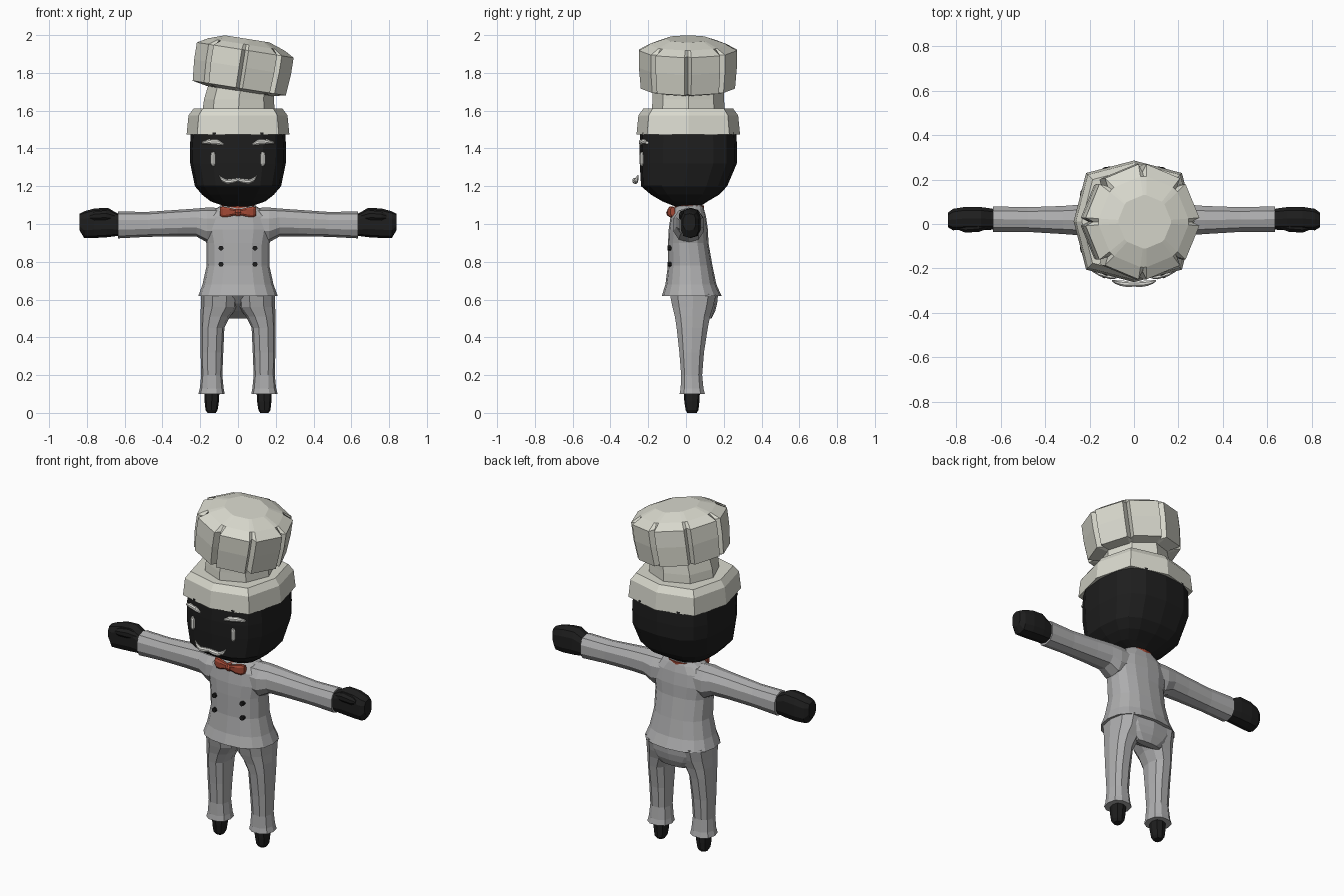
import bpy, bmesh, math
from mathutils import Vector, Matrix


def material(name, rgb):
    m = bpy.data.materials.new(name)
    m.diffuse_color = (*rgb, 1)
    return m


BLACK = material("soft black", (0.013, 0.013, 0.013))
GREY = material("cloth grey", (0.42, 0.42, 0.425))
CREAM = material("hat cream", (0.70, 0.70, 0.62))
WHITE = material("face white", (0.76, 0.76, 0.72))
RED = material("rust red", (0.36, 0.065, 0.035))


def skin(name, rings, mat, cap_start=True, cap_end=True):
    """Bridge equal-length rings of points into one flat-shaded object."""
    bm = bmesh.new()
    loops = [[bm.verts.new(p) for p in ring] for ring in rings]
    n = len(loops[0])
    for a, b in zip(loops, loops[1:]):
        for i in range(n):
            j = (i + 1) % n
            bm.faces.new((a[i], a[j], b[j], b[i]))
    if cap_start:
        bm.faces.new(loops[0])
    if cap_end:
        bm.faces.new(loops[-1])
    bmesh.ops.recalc_face_normals(bm, faces=bm.faces)
    me = bpy.data.meshes.new(name)
    bm.to_mesh(me)
    bm.free()
    me.materials.append(mat)
    ob = bpy.data.objects.new(name, me)
    bpy.context.collection.objects.link(ob)
    return ob


def section(n, cu, cv, ru, rv, p, phase):
    """Points of a rounded-square (superellipse) cross-section."""
    pts = []
    for i in range(n):
        a = 2 * math.pi * (i + phase) / n
        c, s = math.cos(a), math.sin(a)
        pts.append((cu + ru * math.copysign(abs(c) ** (2 / p), c),
                    cv + rv * math.copysign(abs(s) ** (2 / p), s)))
    return pts


def upright(name, spec, mat, n=16, p=2.0, phase=0, x=0):
    """Loft along z; spec rows are z, x centre, y centre, x radius, y radius."""
    rings = [[(u + x, v, z) for u, v in section(n, cx, cy, rx, ry, p, phase)]
             for z, cx, cy, rx, ry in spec]
    return skin(name, rings, mat)


def sideways(name, spec, mat, side=1, n=8, p=2.0, phase=0.5):
    """Loft along x; spec rows are x, y centre, z centre, y radius, z radius."""
    rings = [[(side * x, u, v) for u, v in section(n, cy, cz, ry, rz, p, phase)]
             for x, cy, cz, ry, rz in spec]
    return skin(name, rings, mat)


# Head
upright("head", [
    (1.09, 0, 0.01, 0.06, 0.06), (1.12, 0, -0.005, 0.145, 0.12),
    (1.155, 0, -0.005, 0.19, 0.18), (1.20, 0, -0.01, 0.228, 0.228),
    (1.32, 0, 0.012, 0.253, 0.257), (1.40, 0, 0.012, 0.255, 0.258),
    (1.485, 0, 0.012, 0.25, 0.255)], BLACK, p=2.9)

# Hat band and hat neck
upright("hat_band", [
    (1.475, 0, 0.012, 0.272, 0.274), (1.575, 0, 0.012, 0.262, 0.264),
    (1.612, 0, 0.012, 0.235, 0.237), (1.612, 0, 0.012, 0.18, 0.18)],
    CREAM, n=8, p=3.0)
upright("hat_neck", [
    (1.59, 0.003, 0.012, 0.192, 0.192), (1.66, 0.005, 0.012, 0.185, 0.19),
    (1.76, 0.02, 0.012, 0.17, 0.185)], CREAM, n=8)

# Hat puff: octagon with a pleat cut into each corner, tilted to one side
puff = []
for z, r, pleat in [(-0.128, 0.17, 0), (-0.112, 0.25, 0.035), (0.0, 0.26, 0.035),
                    (0.092, 0.26, 0.035), (0.122, 0.205, 0), (0.152, 0.12, 0)]:
    ring = []
    for k in range(8):
        for off, cut in ((-4, 0), (0, pleat), (4, 0)):
            a = math.radians(45 * k + off)
            ring.append(Vector((math.cos(a), math.sin(a), 0)) * (r - cut) + Vector((0, 0, z)))
    puff.append(ring)
tilt = Matrix.Translation((0.024, 0.01, 1.83)) @ Matrix.Rotation(math.radians(9), 4, 'Y')
skin("hat_puff", [[tilt @ v for v in r] for r in puff], CREAM)

# Jacket body
upright("jacket", [
    (0.62, 0, 0.03, 0.21, 0.158), (0.68, 0, 0.026, 0.188, 0.135),
    (0.78, 0, 0.022, 0.166, 0.118), (0.90, 0, 0.012, 0.168, 0.107),
    (0.97, 0, 0.012, 0.185, 0.104), (1.04, 0, 0.012, 0.175, 0.094),
    (1.08, 0, 0.015, 0.12, 0.08), (1.10, 0, 0.02, 0.085, 0.068)], GREY, p=2.4)

# Neckerchief band and bow tie
upright("neckerchief", [
    (1.072, 0, 0.014, 0.10, 0.08), (1.097, 0, 0.018, 0.094, 0.078)], RED, n=12)
upright("bow_knot", [
    (1.043, 0, -0.085, 0.013, 0.014), (1.06, 0, -0.085, 0.02, 0.02),
    (1.08, 0, -0.08, 0.013, 0.014)], RED, n=8)

# Moustache: drooping middle with turned-up tips
sideways("moustache", [
    (s * x, y, z, ry, rz) for s, x, y, z, ry, rz in [
        (-1, 0.1, -0.255, 1.256, 0.003, 0.004), (-1, 0.085, -0.261, 1.236, 0.009, 0.012),
        (-1, 0.06, -0.267, 1.224, 0.013, 0.013), (-1, 0.03, -0.27, 1.227, 0.015, 0.014),
        (1, 0.0, -0.271, 1.234, 0.012, 0.01), (1, 0.03, -0.27, 1.227, 0.015, 0.014),
        (1, 0.06, -0.267, 1.224, 0.013, 0.013), (1, 0.085, -0.261, 1.236, 0.009, 0.012),
        (1, 0.1, -0.255, 1.256, 0.003, 0.004)]], WHITE)

# Everything that comes in left and right pairs
for side, tag in ((-1, "left"), (1, "right")):
    # Face
    upright(tag + "_eye", [
        (1.306, 0, -0.233, 0.007, 0.007), (1.32, 0, -0.234, 0.014, 0.011),
        (1.365, 0, -0.234, 0.014, 0.011), (1.382, 0, -0.233, 0.007, 0.007)],
        WHITE, n=8, x=side * 0.132)
    sideways(tag + "_eyebrow", [
        (0.078, -0.24, 1.422, 0.006, 0.006), (0.105, -0.239, 1.433, 0.011, 0.015),
        (0.155, -0.224, 1.436, 0.012, 0.014), (0.19, -0.206, 1.43, 0.008, 0.007)],
        WHITE, side)
    sideways(tag + "_bow_wing", [
        (0.0, -0.085, 1.062, 0.01, 0.012), (0.045, -0.083, 1.063, 0.016, 0.025),
        (0.08, -0.076, 1.064, 0.018, 0.03), (0.095, -0.07, 1.066, 0.012, 0.024)],
        RED, side, p=3)

    # Sleeve
    sideways(tag + "_sleeve", [
        (0.08, 0.014, 1.0, 0.08, 0.085), (0.165, 0.014, 0.995, 0.085, 0.092),
        (0.22, 0.018, 1.008, 0.074, 0.074), (0.32, 0.018, 1.005, 0.066, 0.07),
        (0.48, 0.02, 0.998, 0.058, 0.066), (0.635, 0.022, 0.995, 0.06, 0.071)],
        GREY, side, n=10, p=2.3)

    # Mitten hand and thumb
    sideways(tag + "_hand", [
        (0.62, 0.022, 0.995, 0.045, 0.055), (0.645, 0.022, 0.998, 0.05, 0.062),
        (0.69, 0.025, 1.008, 0.053, 0.078), (0.76, 0.025, 1.004, 0.054, 0.078),
        (0.815, 0.02, 0.997, 0.05, 0.07), (0.838, 0.018, 1.01, 0.034, 0.045)],
        BLACK, side, n=10, p=2.8)
    sideways(tag + "_thumb", [
        (0.65, 0.0, 1.035, 0.02, 0.02), (0.70, -0.012, 1.045, 0.026, 0.03),
        (0.76, -0.018, 1.042, 0.022, 0.025), (0.785, -0.018, 1.038, 0.012, 0.013)],
        BLACK, side)

    # Trouser leg
    upright(tag + "_trouser_leg", [
        (0.10, side * 0.14, 0.033, 0.07, 0.07), (0.13, side * 0.139, 0.032, 0.063, 0.063),
        (0.20, side * 0.139, 0.03, 0.056, 0.058), (0.32, side * 0.138, 0.03, 0.06, 0.068),
        (0.45, side * 0.135, 0.033, 0.063, 0.086), (0.51, side * 0.12, 0.034, 0.078, 0.097),
        (0.56, side * 0.10, 0.036, 0.097, 0.112), (0.63, side * 0.097, 0.037, 0.098, 0.128)],
        GREY, n=10, p=2.4)

    # Foot
    upright(tag + "_foot", [
        (0.0, side * 0.14, 0.032, 0.022, 0.025), (0.015, side * 0.14, 0.032, 0.032, 0.034),
        (0.06, side * 0.139, 0.031, 0.038, 0.04), (0.12, side * 0.138, 0.031, 0.04, 0.043)],
        BLACK, n=8, p=2.6)

    # Jacket buttons
    for row, z, y in (("lower", 0.787, -0.082), ("upper", 0.872, -0.083)):
        bpy.ops.mesh.primitive_cylinder_add(
            vertices=10, radius=0.013, depth=0.03,
            location=(side * 0.09, y, z), rotation=(math.pi / 2, 0, 0))
        button = bpy.context.object
        button.name = f"{tag}_{row}_button"
        button.data.materials.append(BLACK)

# Trouser seat joining the legs, bulging to the back
upright("trouser_seat", [
    (0.50, 0, 0.115, 0.08, 0.02), (0.54, 0, 0.09, 0.14, 0.065),
    (0.58, 0, 0.07, 0.18, 0.095), (0.63, 0, 0.05, 0.19, 0.12)], GREY, n=12, p=2.3)
